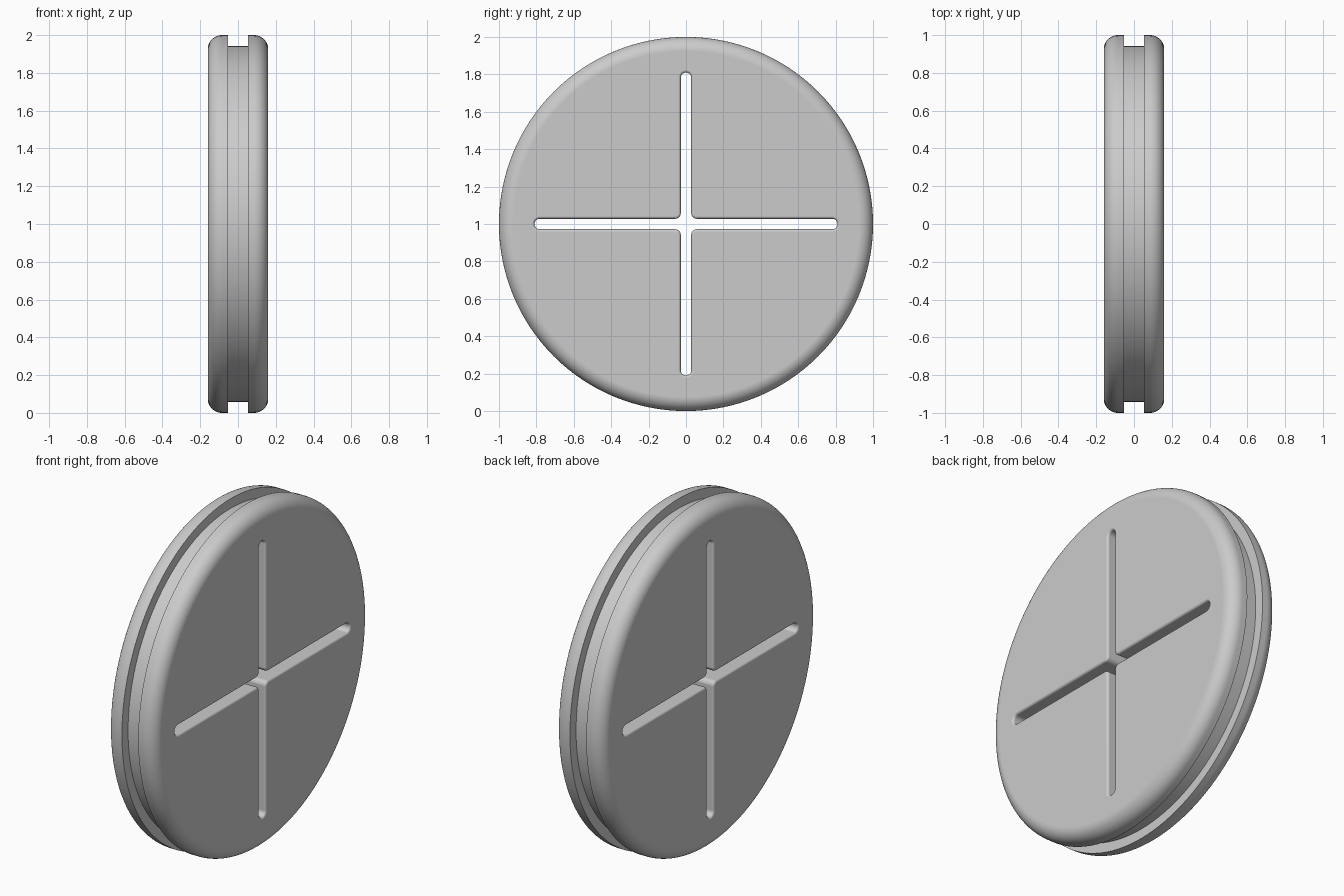
import bpy
import bmesh
from math import sin, cos, pi, radians

if "Cube" in bpy.data.objects:
    bpy.data.objects.remove(bpy.data.objects["Cube"], do_unlink=True)

HALF = 0.16              # half thickness
RIM = 0.075              # rim rounding
GROOVE_HALF, GROOVE_R = 0.053, 0.943
SLOT_W, SLOT_END = 0.028, 0.81   # slot half width and reach
CORNER, LIP = 0.028, 0.014       # inner corner rounding, lip rounding
SIDES = 128

grey = bpy.data.materials.new("grey")
grey.use_nodes = True
colour = (0.6, 0.6, 0.6, 1)
grey.diffuse_color = colour
grey.node_tree.nodes["Principled BSDF"].inputs["Base Color"].default_value = colour


def loft(name, rings):
    """Closed solid from rings of (x, outline), where outline is (y, z) points."""
    bm = bmesh.new()
    loops = [[bm.verts.new((x, y, z + 1)) for y, z in pts] for x, pts in rings]
    n = len(loops[0])
    for a, b in zip(loops, loops[1:]):
        for i in range(n):
            j = (i + 1) % n
            bm.faces.new((a[i], a[j], b[j], b[i]))
    bm.faces.new(loops[0][::-1])
    bm.faces.new(loops[-1])
    bmesh.ops.recalc_face_normals(bm, faces=bm.faces)
    mesh = bpy.data.meshes.new(name)
    bm.to_mesh(mesh)
    bm.free()
    mesh.materials.append(grey)
    obj = bpy.data.objects.new(name, mesh)
    bpy.context.collection.objects.link(obj)
    return obj


def circle(r):
    return [(r * cos(2 * pi * i / SIDES), r * sin(2 * pi * i / SIDES))
            for i in range(SIDES)]


def cross(grow):
    """Rounded cross outline, grown outward by an offset."""
    arm = []
    r = SLOT_W + grow
    for i in range(13):          # round arm end
        t = -pi / 2 + pi * i / 12
        arm.append((SLOT_END - SLOT_W + r * cos(t), r * sin(t)))
    c, r = SLOT_W + CORNER, CORNER - grow
    for i in range(7):           # rounded inner corner
        t = -pi / 2 - pi / 2 * i / 6
        arm.append((c + r * cos(t), c + r * sin(t)))
    pts = []
    for k in range(4):
        s, q = sin(k * pi / 2), cos(k * pi / 2)
        pts += [(y * q - z * s, y * s + z * q) for y, z in arm]
    return pts


def mirrored(half):
    return [(-x, v) for x, v in reversed(half)] + half


# Grooved disc: half profile from groove floor to flat face
half = [(GROOVE_HALF, GROOVE_R), (GROOVE_HALF, 1)]
for i in range(13):
    t = pi / 2 * (1 - i / 12)
    half.append((HALF - RIM + RIM * cos(t), 1 - RIM + RIM * sin(t)))
disc = loft("grooved_disc", [(x, circle(r)) for x, r in mirrored(half)])

# Cross slot cutter, flaring into rounded lips at both faces
half = []
for i in range(6):
    t = pi / 2 * i / 5
    half.append((HALF - LIP + LIP * sin(t), LIP * (1 - cos(t))))
half.append((HALF + 0.05, LIP))
cutter = loft("slot_cutter", [(x, cross(g)) for x, g in mirrored(half)])
cutter.hide_render = True

# Cut the slots, then smooth
cut = disc.modifiers.new("slots", "BOOLEAN")
cut.operation = "DIFFERENCE"
cut.solver = "EXACT"
cut.object = cutter
bpy.ops.object.select_all(action="DESELECT")
disc.select_set(True)
bpy.context.view_layer.objects.active = disc
bpy.ops.object.modifier_apply(modifier=cut.name)
bpy.data.objects.remove(cutter, do_unlink=True)
bpy.ops.object.shade_smooth_by_angle(angle=radians(35))
weighted = disc.modifiers.new("weighted_normals", "WEIGHTED_NORMAL")
weighted.keep_sharp = True
